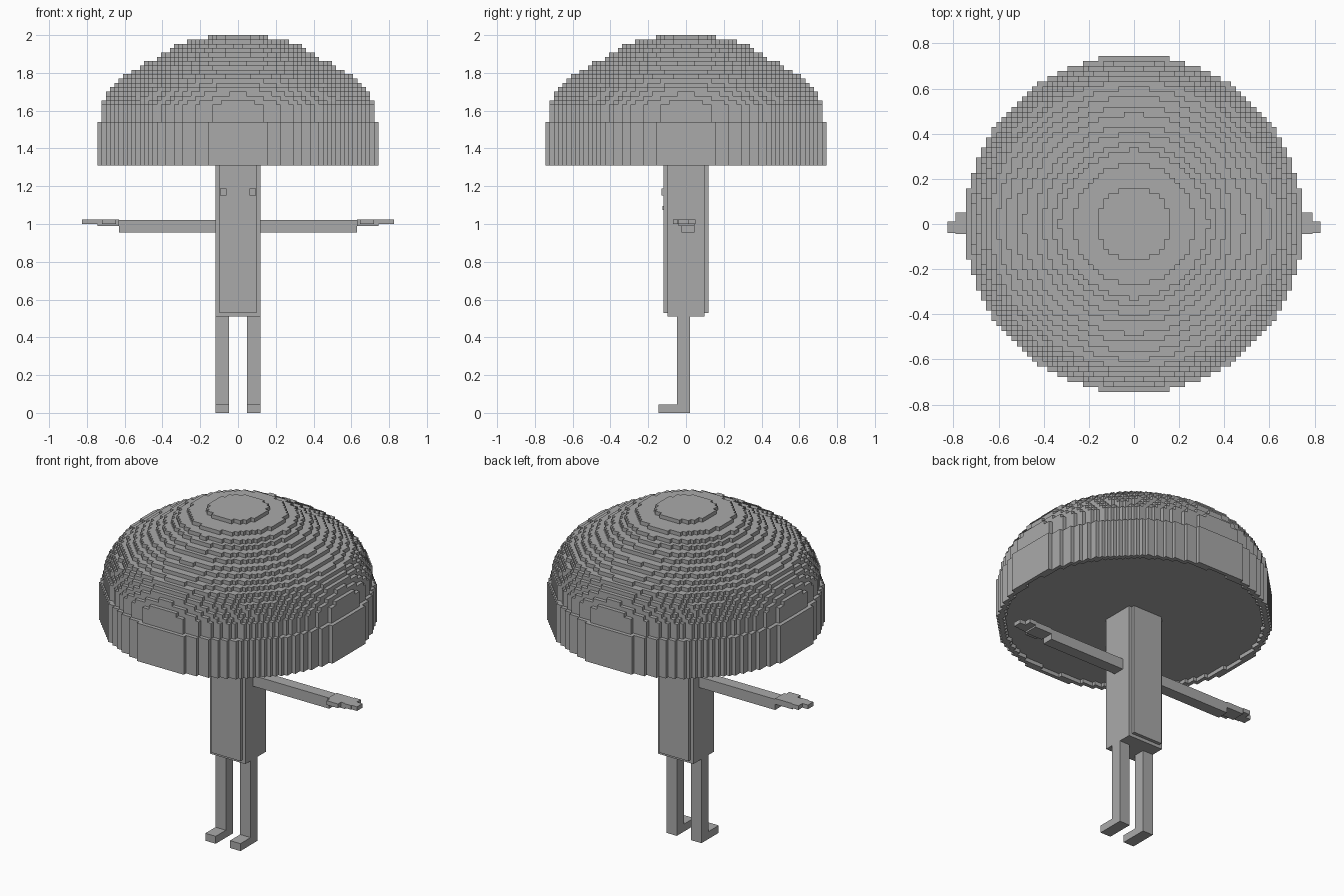
import bpy
import bmesh
import math

if "Cube" in bpy.data.objects:
    bpy.data.objects.remove(bpy.data.objects["Cube"])

grey = bpy.data.materials.new("plain grey")
grey.diffuse_color = (0.40, 0.40, 0.40, 1)
grey.use_nodes = True
grey.node_tree.nodes["Principled BSDF"].inputs["Base Color"].default_value = grey.diffuse_color


def finish(bm, name):
    mesh = bpy.data.meshes.new(name)
    bm.normal_update()
    bm.to_mesh(mesh)
    bm.free()
    mesh.materials.append(grey)
    obj = bpy.data.objects.new(name, mesh)
    bpy.context.collection.objects.link(obj)
    return obj


def prism(name, outline, z0, z1):
    """Upright prism from a counter-clockwise outline."""
    bm = bmesh.new()
    base = bm.faces.new([bm.verts.new((x, y, z0)) for x, y in outline])
    top = bmesh.ops.extrude_face_region(bm, geom=[base])
    verts = [v for v in top["geom"] if isinstance(v, bmesh.types.BMVert)]
    bmesh.ops.translate(bm, verts=verts, vec=(0, 0, z1 - z0))
    bmesh.ops.recalc_face_normals(bm, faces=bm.faces)
    return finish(bm, name)


def box(name, x0, x1, y0, y1, z0, z1):
    return prism(name, [(x0, y0), (x1, y0), (x1, y1), (x0, y1)], z0, z1)


def pair(name, x0, x1, *rest):
    """A box and its mirror image across the middle."""
    box("right_" + name, x0, x1, *rest)
    box("left_" + name, -x1, -x0, *rest)


# Stepped cap: (height, radius) profile filled with small blocks
PROFILE = [(1.31, .745), (1.545, .745), (1.56, .722), (1.635, .722),
           (1.675, .70), (1.715, .677), (1.742, .653), (1.767, .632),
           (1.788, .60), (1.81, .565), (1.836, .524), (1.862, .479),
           (1.883, .433), (1.91, .389), (1.932, .345), (1.955, .32),
           (1.977, .257), (2.0, .14)]
HALF, LAYERS, BASE = 33, 30, 1.31
CELL = 0.745 / HALF
STEP = (2.0 - BASE) / LAYERS


def radius(z):
    for (za, ra), (zb, rb) in zip(PROFILE, PROFILE[1:]):
        if z <= zb:
            return ra + (rb - ra) * (z - za) / (zb - za)
    return PROFILE[-1][1]


radii = [radius(BASE + (k + 0.85) * STEP) for k in range(LAYERS)]


def solid(i, j, k):
    if not 0 <= k < LAYERS:
        return False
    r = math.hypot(i + 0.5, j + 0.5) * CELL
    if k == 0 and r < 0.715:          # shallow recess inside the rim
        return False
    return r <= radii[k] + 0.15 * CELL


bm = bmesh.new()
corners = {}


def corner(i, j, k):
    key = (i, j, k)
    if key not in corners:
        corners[key] = bm.verts.new((i * CELL, j * CELL, BASE + k * STEP))
    return corners[key]


SIDES = {(1, 0, 0): ((1, 0, 0), (1, 1, 0), (1, 1, 1), (1, 0, 1)),
         (-1, 0, 0): ((0, 0, 0), (0, 0, 1), (0, 1, 1), (0, 1, 0)),
         (0, 1, 0): ((0, 1, 0), (0, 1, 1), (1, 1, 1), (1, 1, 0)),
         (0, -1, 0): ((0, 0, 0), (1, 0, 0), (1, 0, 1), (0, 0, 1)),
         (0, 0, 1): ((0, 0, 1), (1, 0, 1), (1, 1, 1), (0, 1, 1)),
         (0, 0, -1): ((0, 0, 0), (0, 1, 0), (1, 1, 0), (1, 0, 0))}
cells = {(i, j, k) for k in range(LAYERS) for i in range(-HALF, HALF)
         for j in range(-HALF, HALF) if solid(i, j, k)}
for i, j, k in sorted(cells):
    for (a, b, c), quad in SIDES.items():
        if (i + a, j + b, k + c) not in cells:
            bm.faces.new([corner(i + p, j + q, k + s) for p, q, s in quad])
finish(bm, "cap")

# Trunk with small notched corners
X, Y, N = 0.118, 0.118, 0.02
trunk = [(X - N, -Y), (X - N, N - Y), (X, N - Y), (X, Y - N),
         (X - N, Y - N), (X - N, Y), (N - X, Y), (N - X, Y - N),
         (-X, Y - N), (-X, N - Y), (N - X, N - Y), (N - X, -Y)]
prism("trunk", trunk, 0.53, 1.345)
box("trunk_base", -0.118, 0.118, -0.098, 0.098, 0.51, 0.53)

# Face
pair("eye", 0.06, 0.095, -0.13, -0.118, 1.15, 1.187)
box("mouth", -0.02, 0.02, -0.125, -0.118, 1.075, 1.095)

# Arms and hands
pair("arm", 0.118, 0.63, -0.025, 0.045, 0.955, 1.02)
pair("palm", 0.63, 0.745, -0.04, 0.045, 0.99, 1.025)
pair("fingers", 0.745, 0.79, -0.045, 0.05, 1.0, 1.025)
pair("fingertip", 0.79, 0.827, -0.04, 0.012, 1.0, 1.025)
pair("thumb", 0.645, 0.72, -0.07, -0.04, 1.0, 1.025)

# Legs and feet
pair("upper_leg", 0.048, 0.118, -0.048, 0.02, 0.35, 0.51)
pair("lower_leg", 0.048, 0.118, -0.048, 0.02, 0.045, 0.35)
pair("foot", 0.048, 0.118, -0.145, 0.02, 0.0, 0.045)
